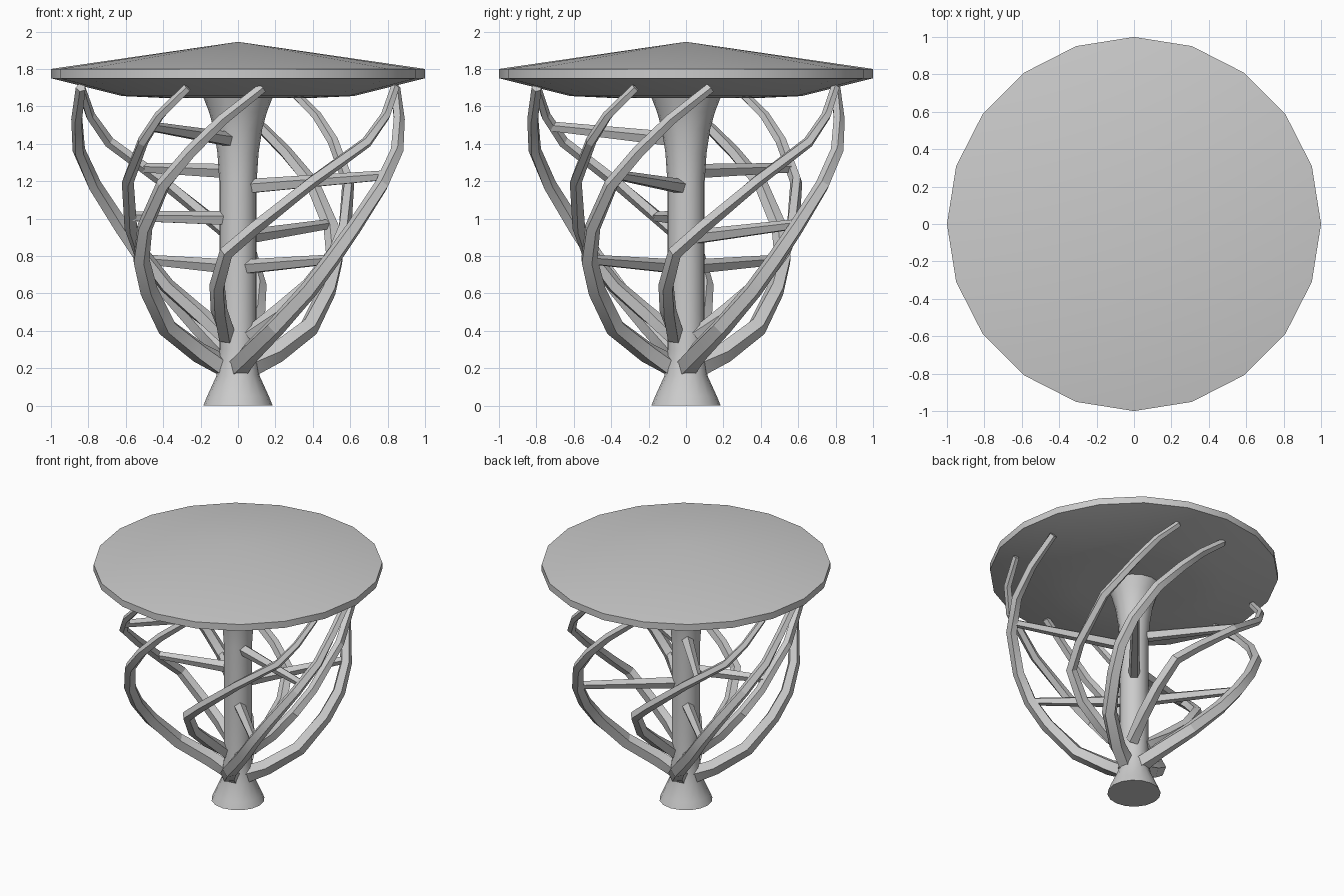
import bpy, bmesh, math
from mathutils import Vector, Matrix

if "Cube" in bpy.data.objects:
    bpy.data.objects.remove(bpy.data.objects["Cube"])


def finish(name, bm, angle=30):
    bmesh.ops.recalc_face_normals(bm, faces=bm.faces)
    me = bpy.data.meshes.new(name)
    bm.to_mesh(me)
    bm.free()
    ob = bpy.data.objects.new(name, me)
    bpy.context.collection.objects.link(ob)
    bpy.ops.object.select_all(action='DESELECT')
    ob.select_set(True)
    bpy.context.view_layer.objects.active = ob
    bpy.ops.object.shade_smooth_by_angle(angle=math.radians(angle))
    return ob


def lathe(name, profile, n):
    """Revolve (radius, z) points; radius 0 makes a pole."""
    bm = bmesh.new()
    rings = []
    for r, z in profile:
        if r == 0:
            rings.append([bm.verts.new((0, 0, z))] * n)
        else:
            rings.append([bm.verts.new((r * math.cos(2 * math.pi * i / n),
                                        r * math.sin(2 * math.pi * i / n), z)) for i in range(n)])
    for a, b in zip(rings, rings[1:]):
        for i in range(n):
            j = (i + 1) % n
            bm.faces.new(list(dict.fromkeys((a[i], a[j], b[j], b[i]))))
    return finish(name, bm)


def tube(name, pts, r0, r1, n=5):
    """Tapered low-poly limb along a path."""
    bm = bmesh.new()
    pts = [Vector(p) for p in pts]
    rings, last = [], len(pts) - 1
    for k, p in enumerate(pts):
        t = (pts[min(k + 1, last)] - pts[max(k - 1, 0)]).normalized()
        out = Vector((p.x, p.y, 0.001))
        u = (out - t * out.dot(t)).normalized()
        if u.length < 0.5 or abs(out.normalized().dot(t)) > 0.97:
            u = (Vector((0, 0, 1)) - t * t.z).normalized()
        v = t.cross(u)
        r = r0 + (r1 - r0) * k / last
        rings.append([bm.verts.new(p + r * (math.cos(2 * math.pi * i / n) * u
                                            + math.sin(2 * math.pi * i / n) * v)) for i in range(n)])
    for a, b in zip(rings, rings[1:]):
        for i in range(n):
            j = (i + 1) % n
            bm.faces.new((a[i], a[j], b[j], b[i]))
    bm.faces.new(rings[0])
    bm.faces.new(rings[-1])
    return finish(name, bm, 20)


def at_height(path, z):
    for a, b in zip(path, path[1:]):
        if a.z <= z <= b.z:
            return a.lerp(b, (z - a.z) / (b.z - a.z))
    return path[-1]


# Trunk with flared foot and head
lathe("trunk", [(0, 0), (.185, 0), (.165, .05), (.115, .16), (.1, .3), (.1, .7), (.1, 1.2),
                (.11, 1.35), (.13, 1.48), (.155, 1.57), (.19, 1.66), (0, 1.67)], 16)

# Canopy: shallow cone, thin rim, sloping underside
lathe("canopy", [(0, 1.945), (1, 1.8), (1, 1.75), (.62, 1.655), (.4, 1.645), (0, 1.65)], 20)

# Two kinds of spiral limb, four of each around the trunk
low = [(0, -.06, .2), (.06, -.2, .28), (.2, -.38, .42), (.38, -.48, .62), (.5, -.52, .78),
       (.62, -.5, .95), (.77, -.4, 1.18), (.85, -.25, 1.36), (.86, -.08, 1.53), (.84, .13, 1.7)]
high = [(-.06, -.06, .37), (-.1, -.22, .5), (-.11, -.38, .64), (-.06, -.52, .82), (.09, -.57, .95),
        (.4, -.59, 1.2), (.69, -.51, 1.41), (.79, -.42, 1.55), (.84, -.27, 1.7)]
limbs = {}
for kind, base, r0, r1 in (("low", low, .062, .028), ("high", high, .05, .024)):
    for k in range(4):
        s = .95 if k % 2 else 1
        rot = Matrix.Rotation(k * math.pi / 2, 3, 'Z')
        path = [rot @ Vector((x * s, y, z)) for x, y, z in base]
        limbs[kind, k] = path
        tube(f"{kind}_limb_{k + 1}", path, r0, r1)

# Near-level struts from trunk to limbs: kind, limb, limb height, trunk height
struts = [("low", 0, .78, .74), ("low", 2, .78, .74), ("low", 1, .97, .9), ("low", 0, 1.23, 1.17),
          ("high", 3, 1.01, 1.0), ("high", 2, 1.27, 1.25), ("high", 3, 1.49, 1.42)]
for i, (kind, k, z1, z0) in enumerate(struts):
    end = at_height(limbs[kind, k], z1)
    start = Vector((end.x, end.y, 0)).normalized() * .06
    start.z = z0
    tube(f"strut_{i + 1}", [start, end], .042, .028)
